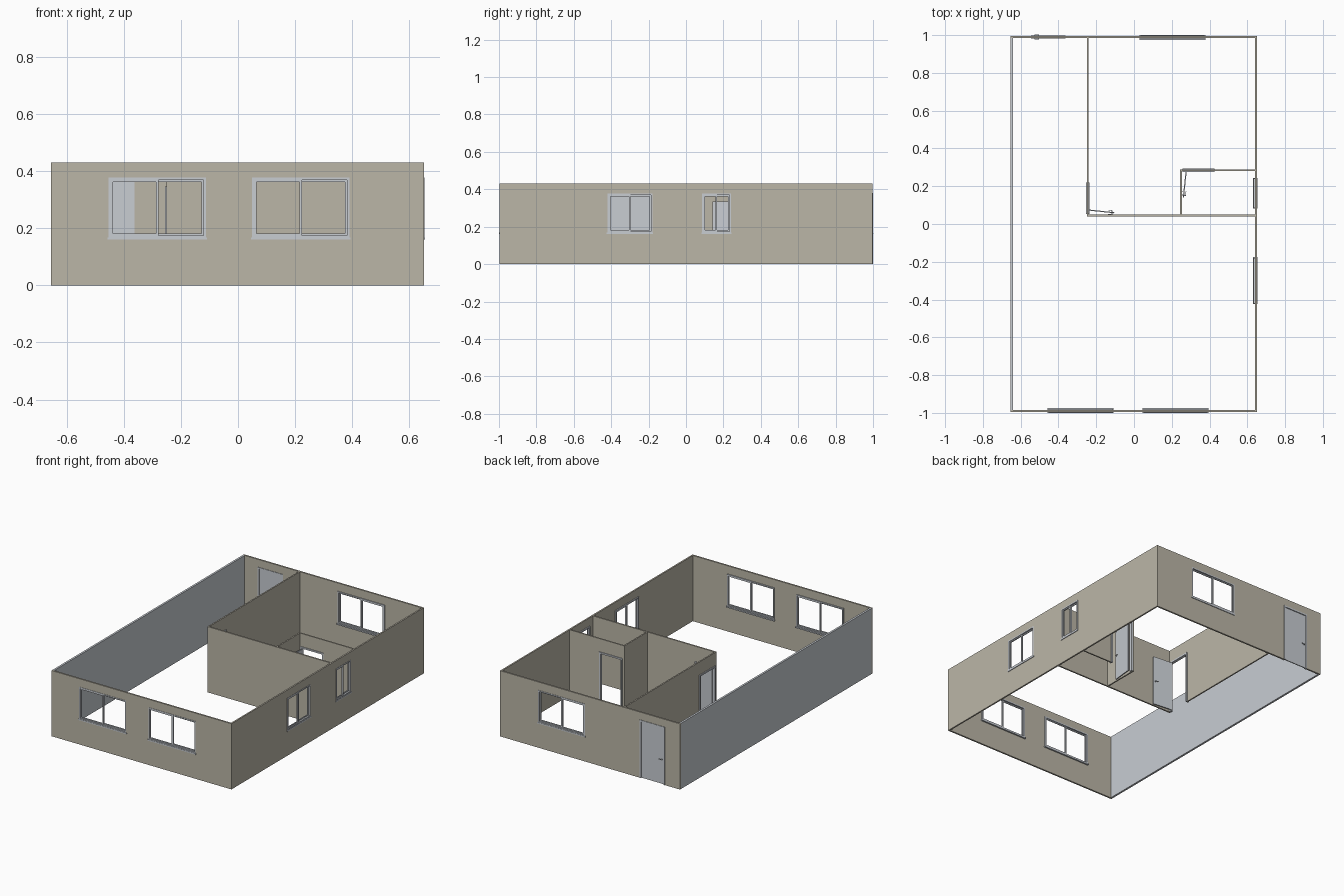
import bpy, bmesh, math

if "Cube" in bpy.data.objects:
    bpy.data.objects.remove(bpy.data.objects["Cube"])


def material(name, rgb):
    m = bpy.data.materials.new(name)
    m.diffuse_color = (*rgb, 1)
    m.use_nodes = True
    m.node_tree.nodes["Principled BSDF"].inputs["Base Color"].default_value = m.diffuse_color
    return m


BEIGE = material("beige_plaster", (0.50, 0.47, 0.39))
GREY = material("pale_blue_grey", (0.58, 0.61, 0.65))
H = 0.43          # wall height


def panel(name, axis, u, d, z, mat, holes=()):
    """Upright slab running along axis 'x' or 'y' with rectangular holes (u0, u1, z0, z1)."""
    us = sorted(set(u) | {v for h in holes for v in h[:2]})
    zs = sorted(set(z) | {v for h in holes for v in h[2:]})

    def solid(i, j):
        if not (0 <= i < len(us) - 1 and 0 <= j < len(zs) - 1):
            return False
        cu, cz = (us[i] + us[i + 1]) / 2, (zs[j] + zs[j + 1]) / 2
        return not any(a < cu < b and c < cz < e for a, b, c, e in holes)

    bm = bmesh.new()
    verts = {}

    def vert(i, j, k):
        if (i, j, k) not in verts:
            co = (us[i], d[k], zs[j]) if axis == 'x' else (d[k], us[i], zs[j])
            verts[i, j, k] = bm.verts.new(co)
        return verts[i, j, k]

    for i in range(len(us) - 1):
        for j in range(len(zs) - 1):
            if not solid(i, j):
                continue
            ring = [(i, j), (i + 1, j), (i + 1, j + 1), (i, j + 1)]
            for k in (0, 1):
                bm.faces.new([vert(a, b, k) for a, b in ring])
            for n, (di, dj) in enumerate([(0, -1), (1, 0), (0, 1), (-1, 0)]):
                if not solid(i + di, j + dj):
                    p, q = ring[n], ring[(n + 1) % 4]
                    bm.faces.new([vert(*p, 0), vert(*q, 0), vert(*q, 1), vert(*p, 1)])
    bmesh.ops.recalc_face_normals(bm, faces=bm.faces)
    me = bpy.data.meshes.new(name)
    bm.to_mesh(me)
    bm.free()
    me.materials.append(mat)
    ob = bpy.data.objects.new(name, me)
    bpy.context.collection.objects.link(ob)
    return ob


def inset(r, t, floor=False):
    """Shrink a rectangle; door rectangles stay open at the floor."""
    return (r[0] + t, r[1] - t, r[2] if floor else r[2] + t, r[3] - t)


WZ = (0.167, 0.377)


def window(name, axis, u0, u1, out, s):
    """Two-sash window; out is the outer wall face, s the outward sign."""
    rect = (u0, u1, *WZ)
    panel(name + "_frame", axis, (u0, u1), (out + s * 0.002, out - s * 0.017), WZ, GREY,
          [inset(rect, 0.008)])
    a, b, c, e = inset(rect, 0.007)
    mid = (a + b) / 2
    for k, (p, q) in enumerate([(a, mid + 0.004), (mid - 0.004, b)]):
        o = out - s * (0.002 + 0.006 * k)
        panel(f"{name}_sash_{k + 1}", axis, (p, q), (o, o - s * 0.005), (c, e), GREY,
              [inset((p, q, c, e), 0.008)])
    panel(name + "_sill", axis, (u0 - 0.004, u1 + 0.004),
          (out + s * 0.004, out - s * 0.021), (0.160, 0.168), GREY)


def door_frame(name, axis, rect, d):
    panel(name + "_frame", axis, rect[:2], d, rect[2:], GREY, [inset(rect, 0.010, True)])


def door_leaf(name, length, height, hinge, angle):
    """Leaf along local x from the hinge, with a lever handle on each side."""
    parts = [panel(name + "_leaf", 'x', (0, length), (-0.003, 0.003), (0.002, height), GREY)]
    for s in (-1, 1):
        parts.append(panel(name + "_handle_stem", 'x', (length - 0.014, length - 0.009),
                           (s * 0.002, s * 0.011), (0.160, 0.165), GREY))
        parts.append(panel(name + "_handle_lever", 'x', (length - 0.032, length - 0.009),
                           (s * 0.009, s * 0.012), (0.160, 0.165), GREY))
    for ob in parts:
        ob.location = (*hinge, 0)
        ob.rotation_euler[2] = math.radians(angle)


# window spans and door rectangles
front_spans = [(-0.453, -0.112), (0.049, 0.390)]
back_spans = [(0.034, 0.374)]
right_spans = [(-0.420, -0.180), (0.086, 0.240)]
back_door = (-0.545, -0.362, 0, 0.380)
room_door = (0.054, 0.220, 0, 0.345)
bath_door = (0.256, 0.425, 0, 0.345)


def cut(spans):
    return [inset((*sp, *WZ), 0.004) for sp in spans]


# outer walls
panel("front_wall", 'x', (-0.654, 0.650), (-0.996, -0.985), (0, H), BEIGE, cut(front_spans))
panel("back_wall", 'x', (-0.654, 0.650), (0.985, 0.996), (0, H), BEIGE,
      cut(back_spans) + [inset(back_door, 0.004, True)])
panel("right_wall", 'y', (-0.985, 0.985), (0.640, 0.650), (0, H), BEIGE, cut(right_spans))
panel("left_wall", 'y', (-0.985, 0.985), (-0.654, -0.641), (0, H), GREY)

# partition walls
panel("hall_wall", 'x', (-0.250, 0.640), (0.040, 0.050), (0, H), BEIGE)
panel("room_wall", 'y', (0.050, 0.985), (-0.250, -0.241), (0, H), BEIGE,
      [inset(room_door, 0.004, True)])
panel("bath_side_wall", 'y', (0.050, 0.280), (0.244, 0.253), (0, H), BEIGE)
panel("bath_door_wall", 'x', (0.244, 0.640), (0.280, 0.289), (0, H), BEIGE,
      [inset(bath_door, 0.004, True)])

# windows
for n, sp in enumerate(front_spans):
    window(f"front_window_{n + 1}", 'x', *sp, -0.996, -1)
for n, sp in enumerate(back_spans):
    window(f"back_window_{n + 1}", 'x', *sp, 0.996, 1)
for n, sp in enumerate(right_spans):
    window(f"right_window_{n + 1}", 'y', *sp, 0.650, 1)

# doors: closed entrance, two inner doors standing open
door_frame("entrance_door", 'x', back_door, (0.982, 0.999))
door_leaf("entrance_door", 0.162, 0.370, (-0.373, 0.990), 180)
door_frame("room_door", 'y', room_door, (-0.255, -0.236))
door_leaf("room_door", 0.138, 0.335, (-0.242, 0.074), -6)
door_frame("bath_door", 'x', bath_door, (0.275, 0.294))
door_leaf("bath_door", 0.138, 0.335, (0.276, 0.278), -96)
